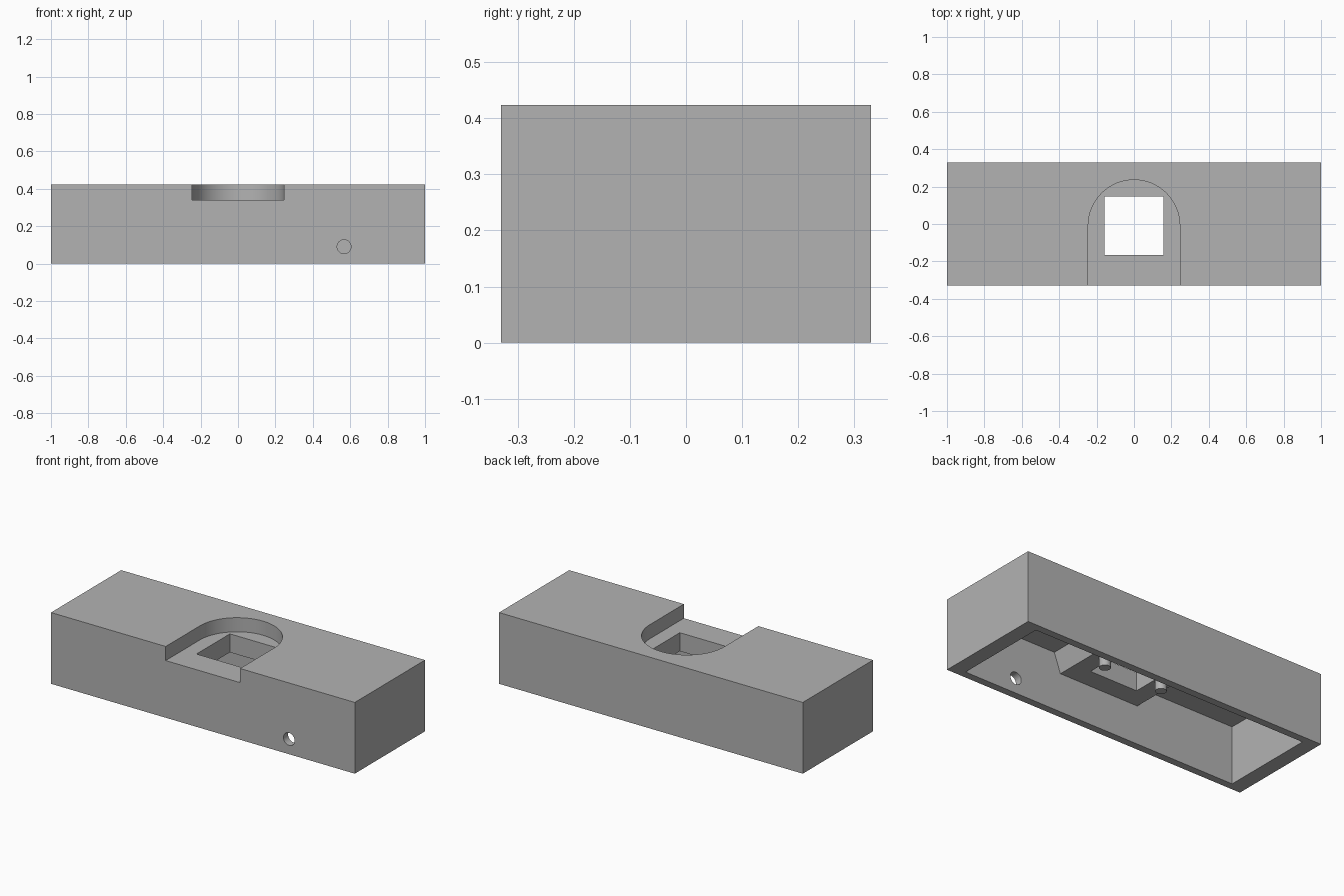
import bpy, bmesh, math
from mathutils import Vector

if "Cube" in bpy.data.objects:
    bpy.data.objects.remove(bpy.data.objects["Cube"], do_unlink=True)

grey = bpy.data.materials.new("mid grey")
grey.use_nodes = True
colour = (0.45, 0.45, 0.45, 1)
grey.diffuse_color = colour
grey.node_tree.nodes["Principled BSDF"].inputs["Base Color"].default_value = colour

L, W, H = 1.0, 0.33, 0.424       # half length, half width, height
IN_L, IN_W, CEIL = 0.91, 0.286, 0.344
FLOOR, MOUNT = 0.34, 0.23        # top and underside of the mounting block
CY = -0.009                      # centre of the opening in y


def prism(name, points, offset):
    """Extrude a closed outline of 3D points along offset."""
    bm = bmesh.new()
    face = bm.faces.new([bm.verts.new(p) for p in points])
    ext = bmesh.ops.extrude_face_region(bm, geom=[face])
    bmesh.ops.translate(bm, vec=Vector(offset),
                        verts=[v for v in ext["geom"] if isinstance(v, bmesh.types.BMVert)])
    bmesh.ops.recalc_face_normals(bm, faces=bm.faces)
    mesh = bpy.data.meshes.new(name)
    bm.to_mesh(mesh)
    bm.free()
    mesh.materials.append(grey)
    obj = bpy.data.objects.new(name, mesh)
    bpy.context.collection.objects.link(obj)
    return obj


def rectangle(x, y0, y1, z):
    return [(-x, y0, z), (x, y0, z), (x, y1, z), (-x, y1, z)]


def circle(r, n=48):
    return [(r * math.cos(2 * math.pi * i / n), r * math.sin(2 * math.pi * i / n)) for i in range(n)]


def activate(obj):
    bpy.ops.object.select_all(action="DESELECT")
    obj.select_set(True)
    bpy.context.view_layer.objects.active = obj


# Case body
body = prism("case_body", rectangle(L, -W, W, 0), (0, 0, H))

# Hollow underside, leaving the tapered mounting block in the middle
half = [(IN_L, -0.1), (IN_L, CEIL), (0.304, CEIL), (0.263, MOUNT)]
outline = half + [(-x, z) for x, z in reversed(half)]
cavity = prism("cavity_cutter", [(x, -IN_W, z) for x, z in outline], (0, 2 * IN_W, 0))

# Round-backed recess open to the front
R = 0.245
arc = [(R * math.cos(math.pi * i / 32), CY + R * math.sin(math.pi * i / 32), FLOOR) for i in range(33)]
recess = prism("recess_cutter", arc + [(-R, -0.5, FLOOR), (R, -0.5, FLOOR)], (0, 0, 0.3))

# Square opening through the block
opening = prism("opening_cutter", rectangle(0.157, CY - 0.157, CY + 0.157, 0.1), (0, 0, 0.5))

# Cable hole through the front wall
cable = prism("cable_hole_cutter", [(0.567 + a, -0.5, 0.09 + b) for a, b in circle(0.037)], (0, 0.4, 0))

for cutter in (cavity, recess, opening, cable):
    cutter.hide_render = True
    mod = body.modifiers.new(cutter.name, "BOOLEAN")
    mod.operation = "DIFFERENCE"
    mod.solver = "EXACT"
    mod.object = cutter
    activate(body)
    bpy.ops.object.modifier_apply(modifier=mod.name)
    bpy.data.objects.remove(cutter, do_unlink=True)

# Locating pegs beneath the block
pegs = [prism(name, [(s * 0.191 + a, CY + b, 0.17) for a, b in circle(0.031, 32)], (0, 0, 0.08))
        for name, s in (("left_peg", 1), ("right_peg", -1))]

for obj in [body] + pegs:
    activate(obj)
    bpy.ops.object.shade_smooth_by_angle(angle=math.radians(30))
